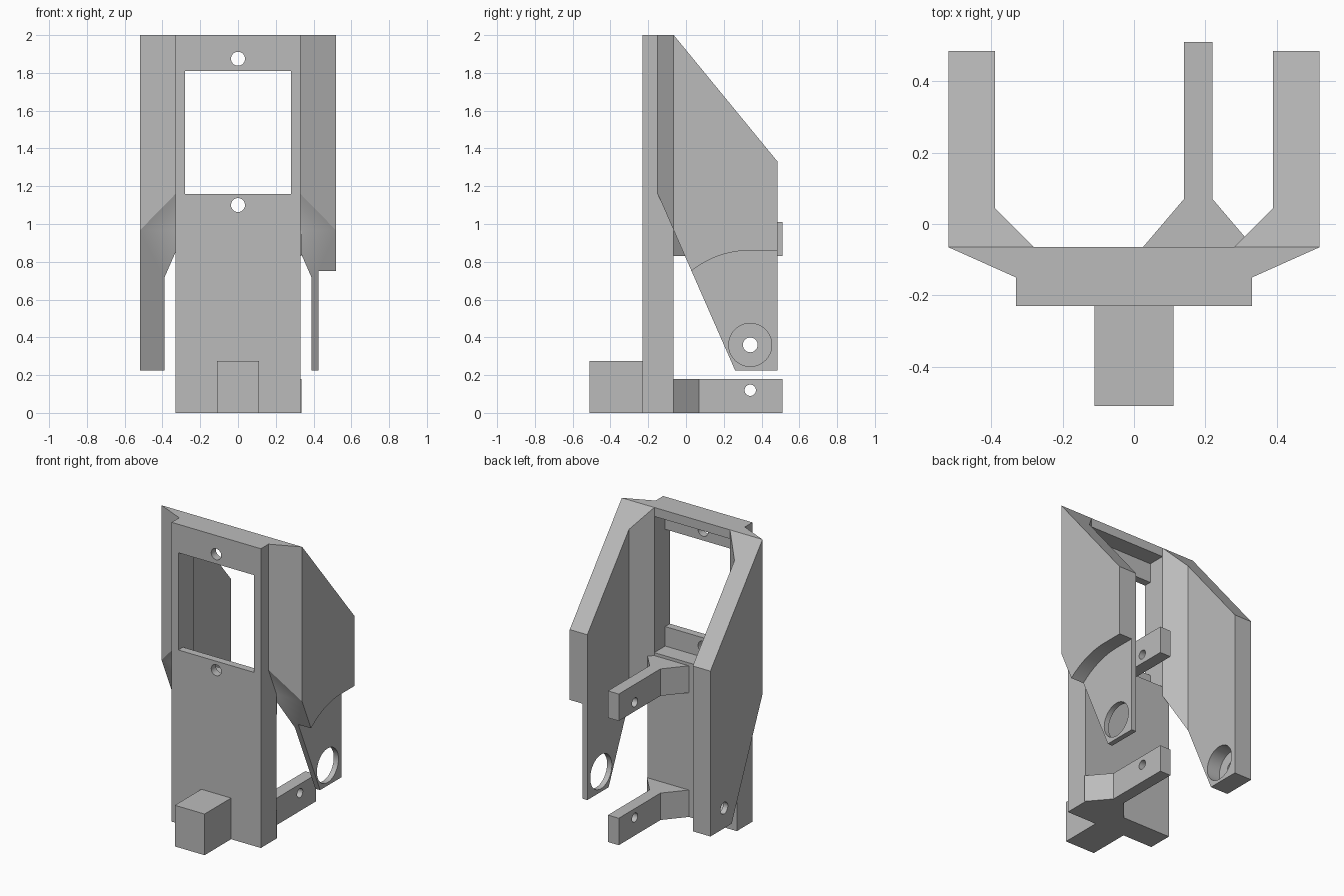
import bpy
import bmesh
from math import cos, sin, pi

cube = bpy.data.objects.get("Cube")
if cube:
    bpy.data.objects.remove(cube, do_unlink=True)

GREY = (0.5, 0.5, 0.5, 1)
grey = bpy.data.materials.new("light grey")
grey.use_nodes = True
grey.diffuse_color = GREY
grey.node_tree.nodes["Principled BSDF"].inputs["Base Color"].default_value = GREY

PLACE = {"X": lambda a, b, c: (c, a, b),
         "Y": lambda a, b, c: (a, c, b),
         "Z": lambda a, b, c: (a, b, c)}


def prism(name, outline, axis, low, high):
    """Extrude a flat outline along an axis."""
    bm = bmesh.new()
    put = PLACE[axis]
    ends = [[bm.verts.new(put(a, b, c)) for a, b in outline] for c in (low, high)]
    for ring in ends:
        bm.faces.new(ring)
    for i in range(len(outline)):
        j = (i + 1) % len(outline)
        bm.faces.new((ends[0][i], ends[0][j], ends[1][j], ends[1][i]))
    bmesh.ops.recalc_face_normals(bm, faces=bm.faces)
    mesh = bpy.data.meshes.new(name)
    bm.to_mesh(mesh)
    bm.free()
    mesh.materials.append(grey)
    obj = bpy.data.objects.new(name, mesh)
    bpy.context.collection.objects.link(obj)
    return obj


def rect(a0, a1, b0, b1):
    return [(a0, b0), (a1, b0), (a1, b1), (a0, b1)]


def arc(a, b, radius, start=0, sweep=2 * pi, steps=40):
    return [(a + radius * cos(start + sweep * i / steps),
             b + radius * sin(start + sweep * i / steps)) for i in range(steps)]


def carve(obj, cutters, operation="DIFFERENCE"):
    """Apply boolean cutters, then discard them."""
    for cutter in cutters:
        cutter.hide_render = True
        mod = obj.modifiers.new("cut", "BOOLEAN")
        mod.operation = operation
        mod.solver = "EXACT"
        mod.object = cutter
        bpy.context.view_layer.update()
        graph = bpy.context.evaluated_depsgraph_get()
        result = bpy.data.meshes.new_from_object(obj.evaluated_get(graph))
        obj.modifiers.clear()
        obj.data = result
        bpy.data.objects.remove(cutter, do_unlink=True)


def smooth(obj):
    bpy.ops.object.select_all(action="DESELECT")
    obj.select_set(True)
    bpy.context.view_layer.objects.active = obj
    bpy.ops.object.shade_smooth_by_angle()


FRONT, BACK = -0.23, -0.065
PIVOT = (0.34, 0.36)

# Front plate with window, rear pocket and two screw holes
plate = prism("front_plate", rect(-0.33, 0.33, 0, 2), "Z", 0, 1)
plate.data = prism("plate_shape", rect(-0.33, 0.33, 0, 2), "Y", FRONT, BACK).data
bpy.data.objects.remove(bpy.data.objects["plate_shape"], do_unlink=True)
carve(plate, [
    prism("window_cutter", rect(-0.28, 0.28, 1.16, 1.81), "Y", -0.4, 0.1),
    prism("pocket_cutter", rect(-0.28, 0.28, 1.03, 1.94), "Y", -0.18, 0.1),
    prism("upper_hole_cutter", arc(0, 1.875, 0.037), "Y", -0.4, 0.1),
    prism("lower_hole_cutter", arc(0, 1.1, 0.037), "Y", -0.4, 0.1),
])
smooth(plate)

# Side arms: plan outline trimmed by the side silhouette
PLAN = [(0.33, -0.15), (0.52, BACK), (0.52, 0.485), (0.39, 0.485),
        (0.39, 0.045), (0.28, BACK), (0.33, BACK)]
SIDE = [(-0.25, 1.388), (-0.25, 2.1), (-0.147, 2.1), (0.485, 1.33),
        (0.6, 1.19), (0.6, 0.225), (0.26, 0.225)]
arms = []
for name, side in (("left_arm", 1), ("right_arm", -1)):
    arm = prism(name, [(side * x, y) for x, y in PLAN], "Z", 0, 2)
    carve(arm, [prism("silhouette", SIDE, "X", -1, 1)], "INTERSECT")
    arms.append(arm)
left_arm, right_arm = arms

# Left arm: thin lower ear with a large round hole
relief = [(0.6, 0.1), (0.6, 0.86)] + arc(*PIVOT, 0.5, pi / 2, pi / 2) + [(-0.16, 0.36), (-0.16, 0.1)]
carve(left_arm, [
    prism("relief_cutter", relief, "X", 0.425, 0.7),
    prism("ear_hole_cutter", arc(*PIVOT, 0.114), "X", 0.3, 0.7),
])

# Right arm: round recess on the inside and a small through hole
carve(right_arm, [
    prism("recess_cutter", arc(*PIVOT, 0.114), "X", -0.485, -0.3),
    prism("pivot_hole_cutter", arc(*PIVOT, 0.039), "X", -0.7, -0.3),
])
for arm in arms:
    smooth(arm)

# Two rear prongs with flared roots
PRONG = [(0.025, BACK), (0.335, BACK), (0.22, 0.07), (0.22, 0.51),
         (0.14, 0.51), (0.14, 0.07)]
for name, base, hole in (("lower_prong", 0, 0.12), ("upper_prong", 0.83, 0.89)):
    prong = prism(name, PRONG, "Z", base, base + 0.18)
    carve(prong, [prism("prong_hole_cutter", arc(0.34, hole, 0.03), "X", 0, 0.5)])
    smooth(prong)

# Front foot block
prism("foot_block", rect(-0.11, 0.11, -0.51, FRONT), "Z", 0, 0.275)
